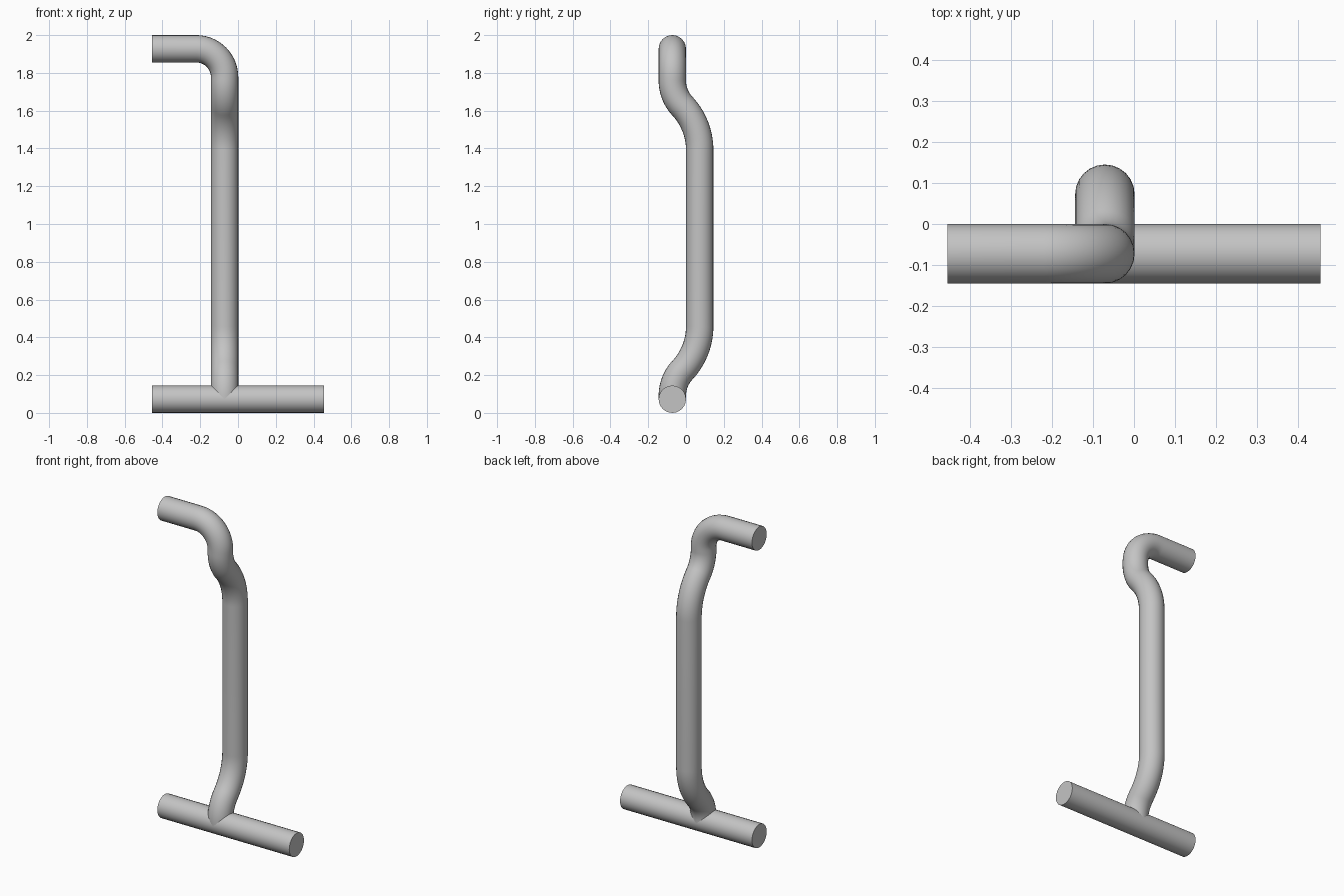
import bpy
import math
from mathutils import Vector

if "Cube" in bpy.data.objects:
    bpy.data.objects.remove(bpy.data.objects["Cube"])

RADIUS = 0.0725      # tube radius
OFFSET = 0.0725      # distance of the tube axes from the middle plane
STEM_X = -0.071
HALF_WIDTH = 0.455
TOP_Z = 2 - RADIUS

steel = bpy.data.materials.new("satin grey metal")
steel.use_nodes = True
grey = (0.55, 0.55, 0.55, 1)
steel.diffuse_color = grey
steel.node_tree.nodes["Principled BSDF"].inputs["Base Color"].default_value = grey


def arc(centre, radius, u, v, start, end, steps=14):
    """Points of an arc in the plane of the axes u and v, angles in degrees."""
    points = []
    for i in range(steps + 1):
        a = math.radians(start + (end - start) * i / steps)
        points.append(Vector(centre) + radius * (math.cos(a) * Vector(u) + math.sin(a) * Vector(v)))
    return points


def tube(name, points):
    """Round capped tube along a path."""
    curve = bpy.data.curves.new(name, "CURVE")
    curve.dimensions = "3D"
    curve.bevel_depth = RADIUS
    curve.bevel_resolution = 10
    curve.use_fill_caps = True
    spline = curve.splines.new("POLY")
    spline.points.add(len(points) - 1)
    for slot, p in zip(spline.points, points):
        slot.co = (*p, 1)
    obj = bpy.data.objects.new(name, curve)
    bpy.context.collection.objects.link(obj)
    bpy.ops.object.select_all(action="DESELECT")
    obj.select_set(True)
    bpy.context.view_layer.objects.active = obj
    bpy.ops.object.convert(target="MESH")
    obj = bpy.context.object
    obj.name = name
    bpy.ops.object.shade_smooth_by_angle(angle=math.radians(35))
    obj.data.materials.clear()
    obj.data.materials.append(steel)
    return obj


# S-shaped jog of the stem: a tight bend, then a wide bend back to vertical
X, Y, Z = (1, 0, 0), (0, 1, 0), (0, 0, 1)
JOG_ANGLE = 43
JOG_TOP, TIGHT, WIDE = 1.76, 0.2, 0.34
jog_bottom = JOG_TOP - (TIGHT + WIDE) * math.sin(math.radians(JOG_ANGLE))
jog = arc((STEM_X, TIGHT - OFFSET, JOG_TOP), TIGHT, Y, Z, 180, 180 + JOG_ANGLE)
jog += arc((STEM_X, OFFSET - WIDE, jog_bottom), WIDE, Y, Z, JOG_ANGLE, 0)[1:]

# Lower jog mirrors the upper one and runs into the foot bar
MIRROR_SUM = 1.85
lower_jog = [Vector((p.x, p.y, MIRROR_SUM - p.z)) for p in reversed(jog)]

# Elbow from the handle into the stem
ELBOW = 0.15
elbow = arc((STEM_X - ELBOW, -OFFSET, TOP_Z - ELBOW), ELBOW, X, Z, 90, 0)

handle_end = Vector((-HALF_WIDTH, -OFFSET, TOP_Z))
stem_end = Vector((STEM_X, -OFFSET, RADIUS))
tube("bent_stem_and_handle", [handle_end] + elbow + jog + lower_jog + [stem_end])

# Straight foot bar
tube("foot_bar", [Vector((side * HALF_WIDTH, -OFFSET, RADIUS)) for side in (-1, 1)])
